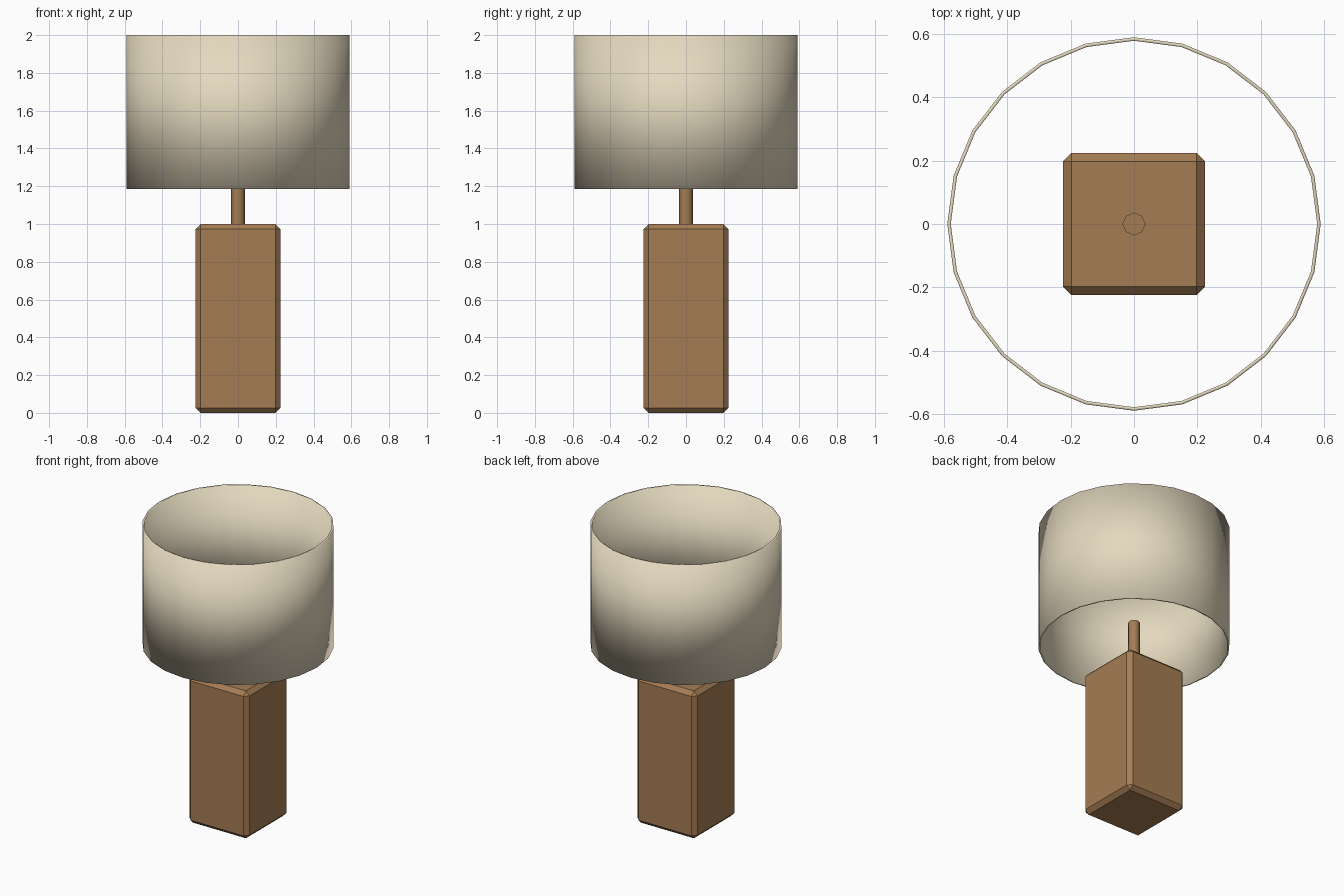
import bpy
import bmesh
from math import tau

default = bpy.data.objects.get("Cube")
if default:
    bpy.data.objects.remove(default, do_unlink=True)


def material(name, rgb):
    mat = bpy.data.materials.new(name)
    mat.use_nodes = True
    colour = (*rgb, 1)
    mat.diffuse_color = colour
    mat.node_tree.nodes["Principled BSDF"].inputs["Base Color"].default_value = colour
    return mat


def finish(name, bm, mat):
    bmesh.ops.recalc_face_normals(bm, faces=bm.faces[:])
    mesh = bpy.data.meshes.new(name)
    bm.to_mesh(mesh)
    bm.free()
    mesh.materials.append(mat)
    obj = bpy.data.objects.new(name, mesh)
    bpy.context.collection.objects.link(obj)


wood = material("warm brown wood", (0.375, 0.203, 0.087))
linen = material("cream linen", (0.78, 0.695, 0.52))

# Chamfered wooden block
bm = bmesh.new()
bmesh.ops.create_cube(bm, size=1)
bmesh.ops.scale(bm, vec=(0.45, 0.45, 1), verts=bm.verts)
bmesh.ops.translate(bm, vec=(0, 0, 0.5), verts=bm.verts)
bmesh.ops.bevel(bm, geom=bm.edges[:], offset=0.027, offset_type='OFFSET',
                segments=1, affect='EDGES')
finish("lamp_base", bm, wood)

# Octagonal stem with softened sides and flat ends
STEM_BOTTOM, STEM_TOP = 0.98, 1.35
bm = bmesh.new()
bmesh.ops.create_cone(bm, cap_ends=True, segments=8, radius1=0.036, radius2=0.036,
                      depth=STEM_TOP - STEM_BOTTOM)
bmesh.ops.translate(bm, vec=(0, 0, (STEM_TOP + STEM_BOTTOM) / 2), verts=bm.verts)
for face in bm.faces:
    face.smooth = len(face.verts) == 4
finish("stem", bm, wood)

# Open drum shade: a thin wall section spun round the axis, softly shaded throughout
OUTER, INNER = 0.59, 0.579
SHADE_BOTTOM, SHADE_TOP = 1.186, 2.0
bm = bmesh.new()
section = [bm.verts.new((r, 0, z)) for r, z in (
    (OUTER, SHADE_BOTTOM), (OUTER, SHADE_TOP), (INNER, SHADE_TOP), (INNER, SHADE_BOTTOM))]
edges = [bm.edges.new((section[i - 1], section[i])) for i in range(4)]
bmesh.ops.spin(bm, geom=section + edges, cent=(0, 0, 0), axis=(0, 0, 1),
               angle=tau, steps=24, use_duplicate=False)
bmesh.ops.remove_doubles(bm, verts=bm.verts[:], dist=0.001)
for face in bm.faces:
    face.smooth = True
finish("lamp_shade", bm, linen)
